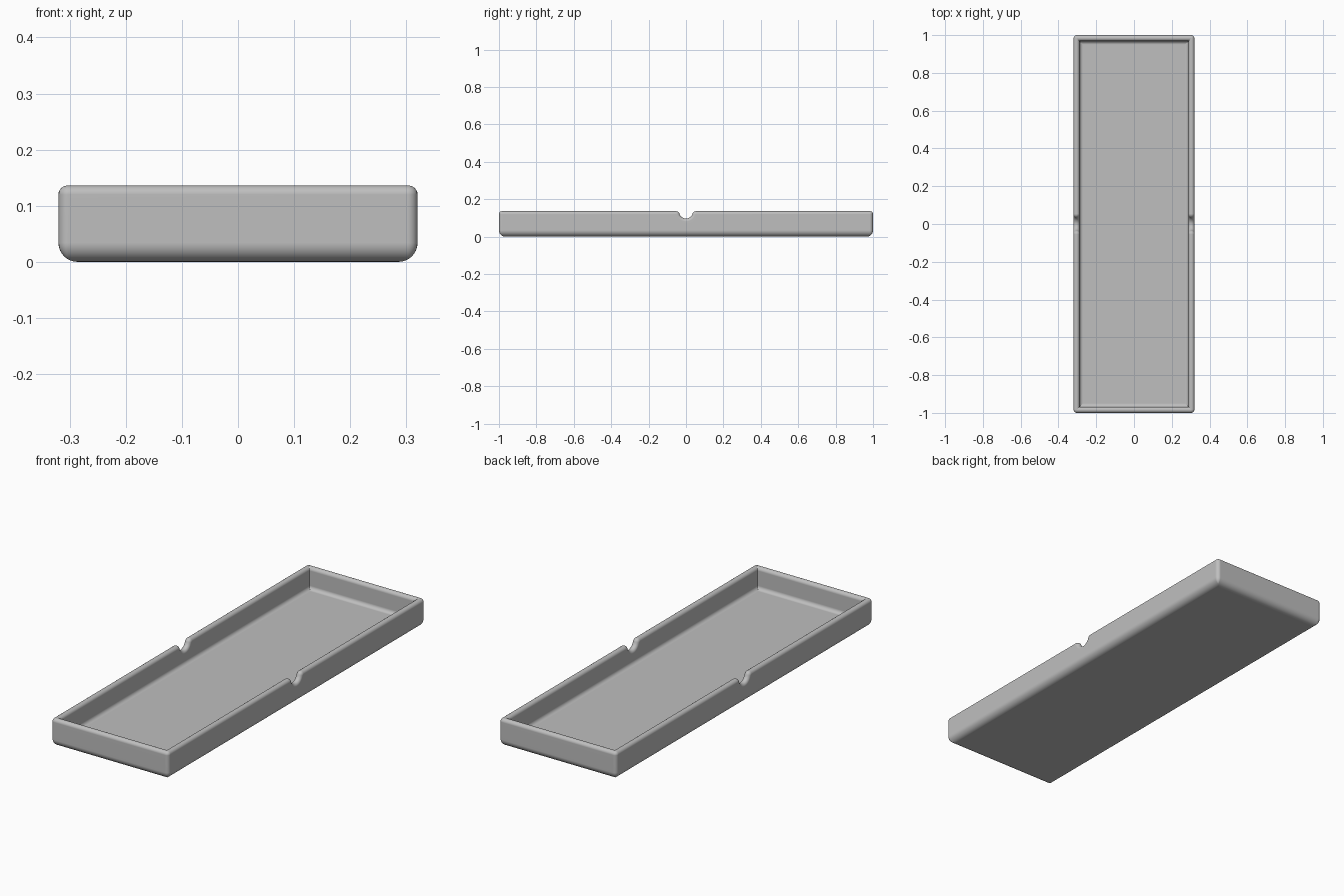
import bpy, bmesh
from math import sin, cos, pi, radians

cube = bpy.data.objects.get("Cube")
if cube:
    bpy.data.objects.remove(cube)

# Tray dimensions
HALF_X, HALF_Y, TOP = 0.32, 1.0, 0.136
WALL = 0.032
RIM = WALL / 2                 # rim is a full half round
BOTTOM_R, CORNER_R = 0.034, 0.018
FLOOR, FLOOR_R = 0.03, 0.018
# Finger notch: a round dip blended into the rim by two flares
DIP_R, FLARE_R, NOTCH_ANGLE = 0.036, 0.021, radians(72)
NOTCH_HALF = (DIP_R + FLARE_R) * sin(NOTCH_ANGLE)
DIP_Z = TOP - FLARE_R + (DIP_R + FLARE_R) * cos(NOTCH_ANGLE)
STEPS = 8


def notch(drop):
    """Notch outline in (y, z), offset into the material by drop."""
    half = []
    for i in range(STEPS + 1):
        a = NOTCH_ANGLE * i / STEPS
        half.append(((DIP_R + drop) * sin(a), DIP_Z - (DIP_R + drop) * cos(a)))
    for i in range(1, STEPS + 1):
        a = NOTCH_ANGLE * (1 - i / STEPS)
        half.append((NOTCH_HALF - (FLARE_R - drop) * sin(a),
                     TOP - FLARE_R + (FLARE_R - drop) * cos(a)))
    return [(-y, z) for y, z in reversed(half[1:])] + half


def ring(inset, drop=RIM, level=None):
    """One loop round the tray; level flattens it to a constant height."""
    x, y = HALF_X - inset, HALF_Y - inset
    r = max(CORNER_R - inset, 0.0015)
    base = TOP - drop if level is None else level

    def corner(sx, sy, start):
        return [(sx * (x - r) + r * cos(start + pi / 2 * i / 5),
                 sy * (y - r) + r * sin(start + pi / 2 * i / 5), base)
                for i in range(6)]

    def side(sx):
        pts = [(sx * x, sx * py, pz if level is None else level)
               for py, pz in notch(drop)]
        return pts

    return (side(1) + corner(1, 1, 0) + corner(-1, 1, pi / 2)
            + side(-1) + corner(-1, -1, pi) + corner(1, -1, 1.5 * pi))


# Wall section from the underside, over the rim, down to the inner floor
rings = []
for i in range(9):
    a = pi / 2 * i / 8
    rings.append(ring(BOTTOM_R * (1 - sin(a)), level=BOTTOM_R * (1 - cos(a))))
for i in range(13):
    a = pi * i / 12
    rings.append(ring(RIM * (1 - cos(a)), drop=RIM * (1 - sin(a))))
for i in range(7):
    a = pi / 2 * i / 6
    rings.append(ring(WALL + FLOOR_R * (1 - cos(a)),
                      level=FLOOR + FLOOR_R * (1 - sin(a))))

bm = bmesh.new()
loops = [[bm.verts.new(p) for p in pts] for pts in rings]
for low, high in zip(loops, loops[1:]):
    n = len(low)
    for i in range(n):
        j = (i + 1) % n
        bm.faces.new((low[i], low[j], high[j], high[i]))
bm.faces.new(loops[0][::-1])   # underside
bm.faces.new(loops[-1])        # inner floor
bmesh.ops.recalc_face_normals(bm, faces=bm.faces)

mesh = bpy.data.meshes.new("tray")
bm.to_mesh(mesh)
bm.free()
tray = bpy.data.objects.new("tray", mesh)
bpy.context.collection.objects.link(tray)

# Plain grey plastic
grey = bpy.data.materials.new("light_grey")
grey.use_nodes = True
grey.diffuse_color = (0.52, 0.52, 0.52, 1)
grey.node_tree.nodes["Principled BSDF"].inputs["Base Color"].default_value = grey.diffuse_color
mesh.materials.append(grey)

# Smooth rounds with flat walls and floor
bpy.ops.object.select_all(action='DESELECT')
tray.select_set(True)
bpy.context.view_layer.objects.active = tray
bpy.ops.object.shade_smooth_by_angle(angle=radians(35))
weighted = tray.modifiers.new("weighted_normals", 'WEIGHTED_NORMAL')
weighted.keep_sharp = True
